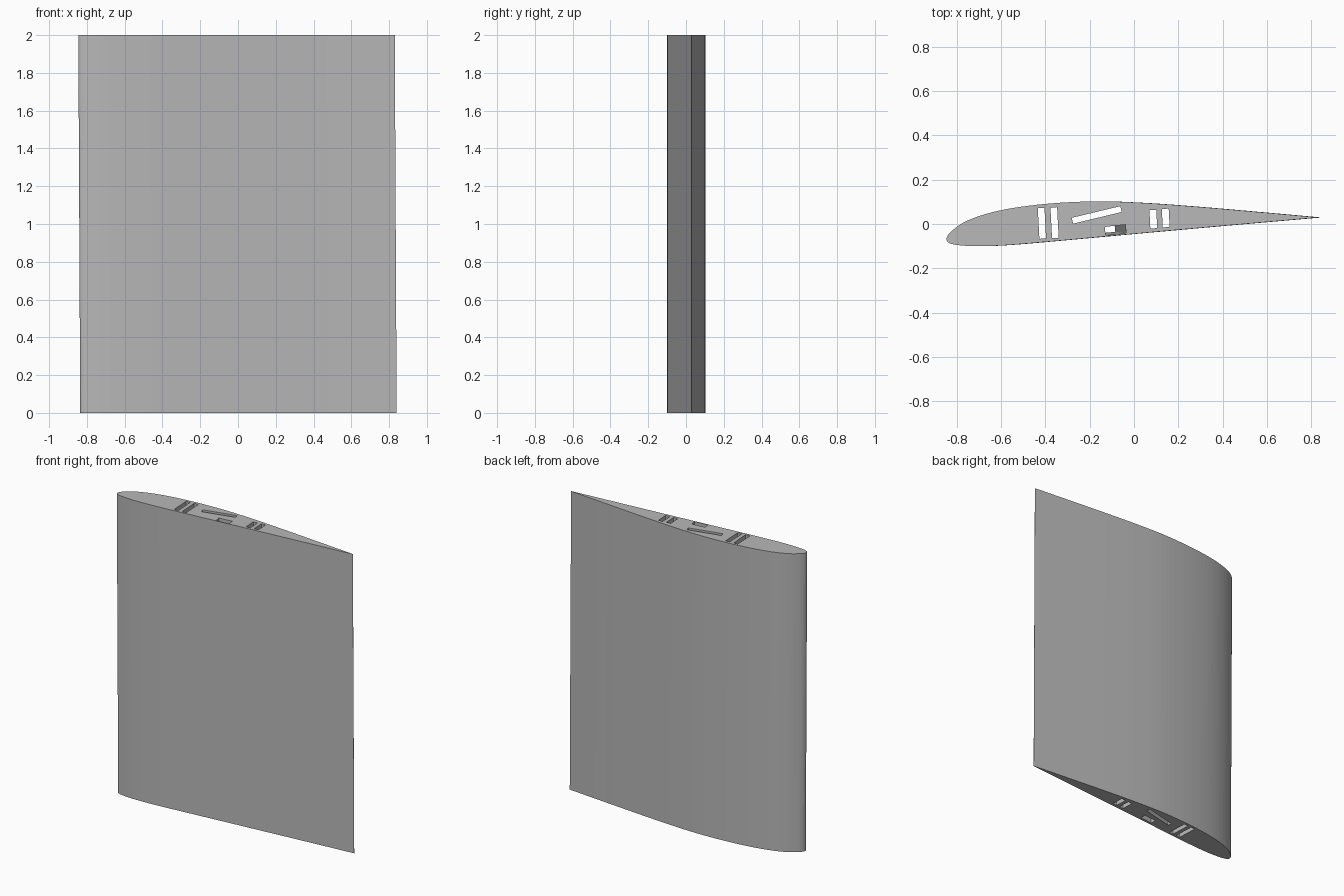
import bpy
import bmesh
from math import radians
from mathutils import Vector, Matrix

cube = bpy.data.objects.get("Cube")
if cube:
    bpy.data.objects.remove(cube, do_unlink=True)

HEIGHT = 2.0
LEAN = 0.005      # slight lean of the skin along x

grey = bpy.data.materials.new("light_grey")
grey.use_nodes = True
colour = (0.48, 0.48, 0.48, 1)
grey.diffuse_color = colour
grey.node_tree.nodes["Principled BSDF"].inputs["Base Color"].default_value = colour


def smooth_path(points, steps=6):
    """Catmull-Rom curve through an open list of 2D points."""
    p = [Vector(q) for q in points]
    p = [2 * p[0] - p[1]] + p + [2 * p[-1] - p[-2]]
    out = []
    for a, b, c, d in zip(p, p[1:], p[2:], p[3:]):
        for i in range(steps):
            t = i / steps
            out.append(0.5 * (2 * b + (c - a) * t + (2 * a - 5 * b + 4 * c - d) * t ** 2
                              + (3 * b - a - 3 * c + d) * t ** 3))
    return out + [p[-2]]


def loft(name, outline, z0, z1, shift0, shift1):
    """Closed prism between a shifted bottom and a shifted top outline."""
    bm = bmesh.new()
    rings = []
    for z, s in ((z0, shift0), (z1, shift1)):
        rings.append([bm.verts.new((q.x + s[0], q.y + s[1], z)) for q in outline])
    low, high = rings
    bm.faces.new(low)
    bm.faces.new(high)
    n = len(outline)
    for i in range(n):
        j = (i + 1) % n
        bm.faces.new((low[i], low[j], high[j], high[i]))
    bmesh.ops.recalc_face_normals(bm, faces=bm.faces)
    mesh = bpy.data.meshes.new(name)
    bm.to_mesh(mesh)
    bm.free()
    mesh.materials.append(grey)
    obj = bpy.data.objects.new(name, mesh)
    bpy.context.collection.objects.link(obj)
    return obj


# Wing section: cambered back, rounded nose, thin tail
profile = [(0.835, 0.03), (0.6, 0.051), (0.3, 0.077), (0.05, 0.095), (-0.17, 0.102),
           (-0.4, 0.09), (-0.6, 0.061), (-0.74, 0.018), (-0.815, -0.03), (-0.84, -0.066),
           (-0.825, -0.087), (-0.77, -0.097), (-0.68, -0.1), (-0.55, -0.094),
           (-0.35, -0.077), (0, -0.045), (0.4, -0.009), (0.835, 0.029)]
wing = loft("wing_section", smooth_path(profile), 0, HEIGHT, (LEAN, 0), (-LEAN, 0))

# Slots running down through the wing: centre, size, turn, drift at the bottom
slots = [((-0.415, 0.003), (0.03, 0.138), 3, (0, 0)),
         ((-0.358, 0.006), (0.03, 0.138), 3, (0, 0)),
         ((-0.168, 0.041), (0.225, 0.027), 13.5, (0, 0)),
         ((0.087, 0.022), (0.031, 0.083), 3, (0, 0)),
         ((0.143, 0.027), (0.031, 0.083), 3, (0, 0)),
         ((-0.083, -0.027), (0.093, 0.038), 6, (-0.05, 0.006))]
cutters = []
for centre, size, turn, drift in slots:
    rot = Matrix.Rotation(radians(turn), 2)
    rect = [Vector(centre) + rot @ Vector((sx * size[0] / 2, sy * size[1] / 2))
            for sx, sy in ((-1, -1), (1, -1), (1, 1), (-1, 1))]
    cutter = loft("slot_cutter", rect, -0.02, HEIGHT + 0.02, drift, (0, 0))
    cutter.hide_render = True
    mod = wing.modifiers.new("slot", 'BOOLEAN')
    mod.operation = 'DIFFERENCE'
    mod.solver = 'EXACT'
    mod.object = cutter
    cutters.append(cutter)

# Bake the slots and drop the cutters
bpy.context.view_layer.update()
graph = bpy.context.evaluated_depsgraph_get()
cut_mesh = bpy.data.meshes.new_from_object(wing.evaluated_get(graph))
wing.modifiers.clear()
wing.data = cut_mesh
wing.data.name = "wing_section"
for cutter in cutters:
    bpy.data.objects.remove(cutter, do_unlink=True)
